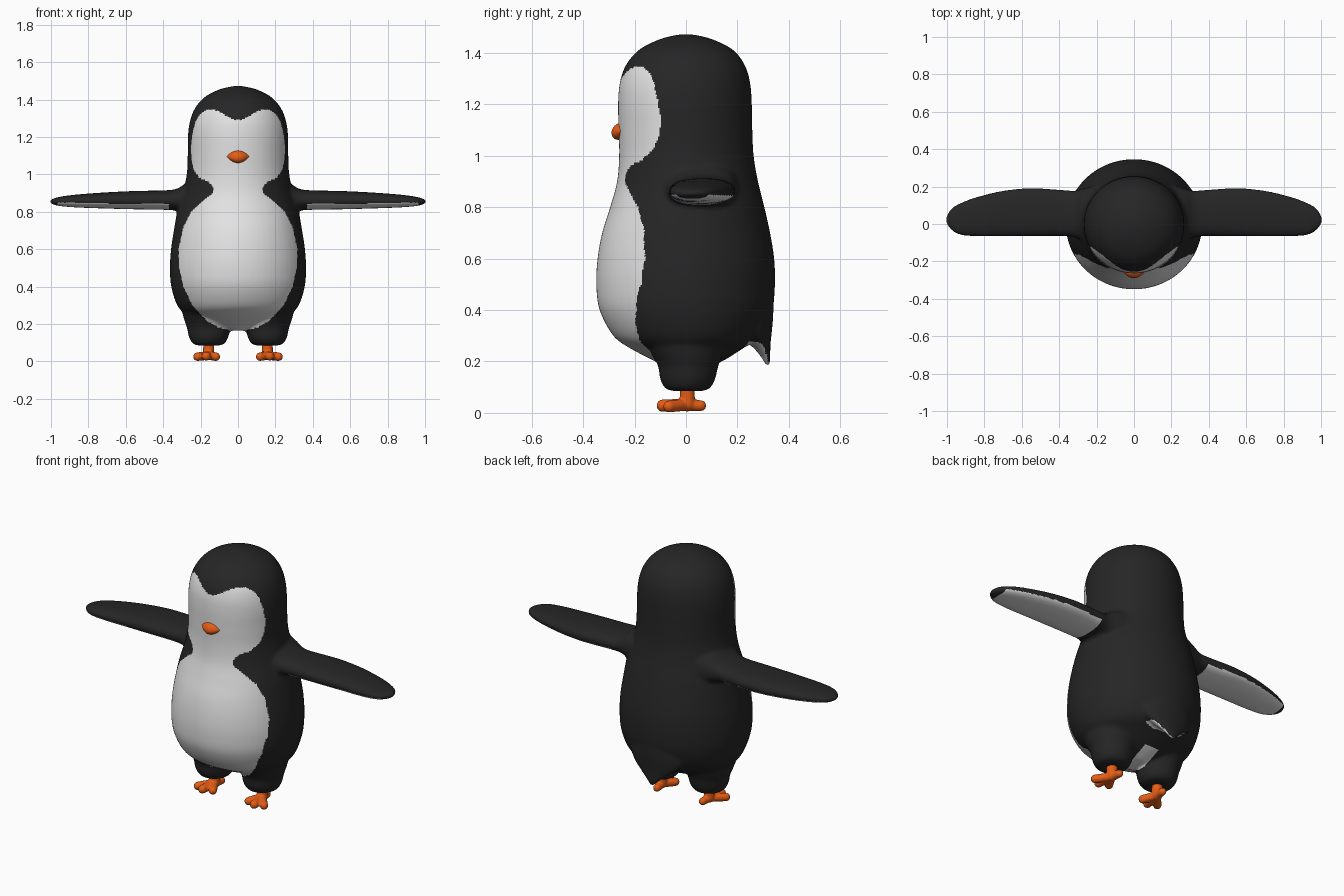
import bpy, bmesh, math
from mathutils import Vector

if "Cube" in bpy.data.objects:
    bpy.data.objects.remove(bpy.data.objects["Cube"])


def material(name, rgb):
    m = bpy.data.materials.new(name)
    m.diffuse_color = (*rgb, 1)
    m.use_nodes = True
    m.node_tree.nodes["Principled BSDF"].inputs["Base Color"].default_value = m.diffuse_color
    return m


BLACK = material("black plumage", (0.019, 0.019, 0.019))
WHITE = material("white plumage", (0.78, 0.78, 0.78))
ORANGE = material("orange skin", (0.78, 0.11, 0.008))


def smooth_rows(rows, n=5):
    """Catmull-Rom interpolation between profile rows."""
    out = []
    for i in range(len(rows) - 1):
        p0, p1 = rows[max(i - 1, 0)], rows[i]
        p2, p3 = rows[i + 1], rows[min(i + 2, len(rows) - 1)]
        for k in range(n):
            t = k / n
            out.append([0.5 * (2 * b + (c - a) * t + (2 * a - 5 * b + 4 * c - d) * t * t
                               + (3 * b - a - 3 * c + d) * t ** 3)
                        for a, b, c, d in zip(p0, p1, p2, p3)])
    return out + [list(rows[-1])]


def loft(bm, rings):
    loops = [[bm.verts.new(p) for p in ring] for ring in rings]
    for a, b in zip(loops, loops[1:]):
        for i in range(len(a)):
            j = (i + 1) % len(a)
            bm.faces.new((a[i], a[j], b[j], b[i]))
    bm.faces.new(loops[0][::-1])
    bm.faces.new(loops[-1])


def upright(rows, cx=0.0, n=64):
    """Rings from rows (z, half width, front y, back y)."""
    rings = []
    for z, rx, f, b in smooth_rows(rows):
        mid, ry = (f + b) / 2, (b - f) / 2
        rings.append([(cx + rx * math.cos(2 * math.pi * i / n),
                       mid + ry * math.sin(2 * math.pi * i / n), z) for i in range(n)])
    return rings


def sideways(rows, side, n=40, power=0.85):
    """Rings from rows (x, front y, back y, bottom z, top z)."""
    def sp(v):
        return math.copysign(abs(v) ** power, v)
    rings = []
    for x, f, b, lo, hi in smooth_rows(rows):
        rings.append([(side * x,
                       (f + b) / 2 + (b - f) / 2 * sp(math.cos(2 * math.pi * i / n)),
                       (lo + hi) / 2 + (hi - lo) / 2 * sp(math.sin(2 * math.pi * i / n)))
                      for i in range(n)])
    return rings


def finish(bm, name, mats, voxel=0, smooth=0):
    """Make the object, optionally fusing its parts into one soft skin."""
    bmesh.ops.recalc_face_normals(bm, faces=bm.faces)
    me = bpy.data.meshes.new(name)
    bm.to_mesh(me)
    bm.free()
    ob = bpy.data.objects.new(name, me)
    bpy.context.collection.objects.link(ob)
    if voxel:
        r = ob.modifiers.new("fuse", 'REMESH')
        r.mode, r.voxel_size = 'VOXEL', voxel
        s = ob.modifiers.new("soften", 'SMOOTH')
        s.factor, s.iterations = 0.5, smooth
        dg = bpy.context.evaluated_depsgraph_get()
        new = bpy.data.meshes.new_from_object(ob.evaluated_get(dg))
        ob.modifiers.clear()
        ob.data = new
    ob.data.materials.clear()
    for m in mats:
        ob.data.materials.append(m)
    for p in ob.data.polygons:
        p.use_smooth = True
        p.material_index = 0
    return ob


# Body: torso and head, tail, legs and flippers fused together
bm = bmesh.new()
loft(bm, upright([
    (0.165, 0.05, -0.06, 0.06), (0.20, 0.17, -0.12, 0.14), (0.25, 0.275, -0.215, 0.22),
    (0.30, 0.325, -0.283, 0.29), (0.40, 0.357, -0.336, 0.335), (0.50, 0.364, -0.349, 0.346),
    (0.60, 0.358, -0.344, 0.343), (0.70, 0.343, -0.326, 0.327), (0.80, 0.325, -0.295, 0.305),
    (0.90, 0.295, -0.268, 0.28), (1.00, 0.274, -0.26, 0.263), (1.10, 0.269, -0.262, 0.258),
    (1.20, 0.268, -0.264, 0.256), (1.28, 0.258, -0.258, 0.25), (1.35, 0.232, -0.235, 0.23),
    (1.41, 0.182, -0.185, 0.185), (1.45, 0.11, -0.11, 0.11), (1.468, 0.045, -0.045, 0.045),
    (1.473, 0.004, -0.004, 0.004)]))
loft(bm, upright([
    (0.185, 0.014, 0.310, 0.326), (0.22, 0.05, 0.29, 0.328), (0.26, 0.10, 0.255, 0.328),
    (0.30, 0.15, 0.20, 0.332), (0.36, 0.19, 0.12, 0.338), (0.45, 0.18, 0.08, 0.342)]))
flipper_rows = [
    (0.20, -0.12, 0.21, 0.72, 1.00), (0.27, -0.09, 0.19, 0.775, 0.96),
    (0.32, -0.072, 0.178, 0.802, 0.926), (0.38, -0.065, 0.182, 0.81, 0.915),
    (0.55, -0.066, 0.192, 0.813, 0.911), (0.70, -0.067, 0.178, 0.817, 0.904),
    (0.84, -0.067, 0.145, 0.822, 0.894), (0.93, -0.058, 0.112, 0.828, 0.884),
    (0.98, -0.03, 0.08, 0.836, 0.873), (1.004, 0.005, 0.04, 0.847, 0.862)]
for side in (1, -1):
    loft(bm, sideways(flipper_rows, side))
    loft(bm, upright([
        (0.085, 0.055, -0.05, 0.06), (0.095, 0.085, -0.08, 0.092), (0.13, 0.105, -0.1, 0.113),
        (0.18, 0.116, -0.108, 0.125), (0.22, 0.13, -0.13, 0.14),
        (0.30, 0.15, -0.18, 0.17)], side * 0.157))
body = finish(bm, "body", [BLACK, WHITE], voxel=0.0085, smooth=9)

# Half width of the white front at each height
FRONT = [(0.165, 0.03), (0.18, 0.10), (0.22, 0.17), (0.30, 0.245), (0.40, 0.292), (0.50, 0.315),
         (0.60, 0.318), (0.72, 0.292), (0.80, 0.25), (0.87, 0.175), (0.895, 0.14), (0.915, 0.132),
         (0.94, 0.137), (0.962, 0.16), (0.98, 0.205), (1.02, 0.235), (1.08, 0.248), (1.15, 0.25),
         (1.22, 0.243), (1.28, 0.228), (1.32, 0.205), (1.345, 0.17)]


def front_width(z):
    for (z0, w0), (z1, w1) in zip(FRONT, FRONT[1:]):
        if z0 <= z <= z1:
            return w0 + (w1 - w0) * (z - z0) / (z1 - z0)
    return 0


def is_white(c, n):
    x, y, z = abs(c.x), c.y, c.z
    # under the flippers
    if x > 0.37:
        return 0.7 < z < 1 and n.z < -0.55 and x < 0.965
    # face and belly
    brow = 1.29 + 0.055 * (0.5 - 0.5 * math.cos(math.pi * min(x / 0.14, 1)))
    if y < -0.02 and n.y < 0.3 and x < front_width(z) and z < brow:
        return True
    # between the legs and under the tail
    if z < 0.26 and y < 0.15 and n.z < -0.3 and x < 0.045:
        return True
    return (y >= 0.13 and x < 0.13 and n.y < 0.45
            and z < 0.278 - 8 * max(0, abs(y - 0.25) - 0.01) ** 2)


for p in body.data.polygons:
    p.material_index = int(is_white(p.center, p.normal))


# Beak: pointed at both corners
bm = bmesh.new()
rings = []
for i in range(25):
    x = -0.062 + 0.124 * i / 24
    k = max(1 - (x / 0.062) ** 2, 0.01)
    rings.append([(x, -0.252 + 0.037 * k * math.cos(a) + 0.008 * math.sin(a) * k,
                   1.096 + 0.035 * k * math.sin(a))
                  for a in (2 * math.pi * j / 20 for j in range(20))])
loft(bm, rings)
finish(bm, "beak", [ORANGE])


# Feet: ankle, three front toes and a heel
def capsule(bm, p, q, r0, r1):
    part = bmesh.new()
    for c, r in ((p, r0), (q, r1)):
        s = bmesh.ops.create_uvsphere(part, u_segments=16, v_segments=10, radius=r)
        bmesh.ops.translate(part, verts=s["verts"], vec=Vector(c))
    hull = bmesh.ops.convex_hull(part, input=part.verts[:])
    inside = [v for v in hull["geom_interior"] if isinstance(v, bmesh.types.BMVert)]
    bmesh.ops.delete(part, geom=inside, context='VERTS')
    # keep only the hull skin
    me = bpy.data.meshes.new("part")
    part.to_mesh(me)
    part.free()
    bm.from_mesh(me)
    bpy.data.meshes.remove(me)


for side, name in ((1, "left_foot"), (-1, "right_foot")):
    bm = bmesh.new()
    capsule(bm, (side * 0.157, 0.005, 0.11), (side * 0.157, 0.005, 0.035), 0.029, 0.03)
    for x, y, z, r in ((0.118, -0.068, 0.025, 0.023), (0.17, -0.091, 0.028, 0.024),
                       (0.217, -0.066, 0.025, 0.023), (0.15, 0.058, 0.028, 0.021)):
        capsule(bm, (side * 0.157, 0.0, 0.032), (side * x, y, z), 0.024, r)
    finish(bm, name, [ORANGE], voxel=0.005, smooth=4)
